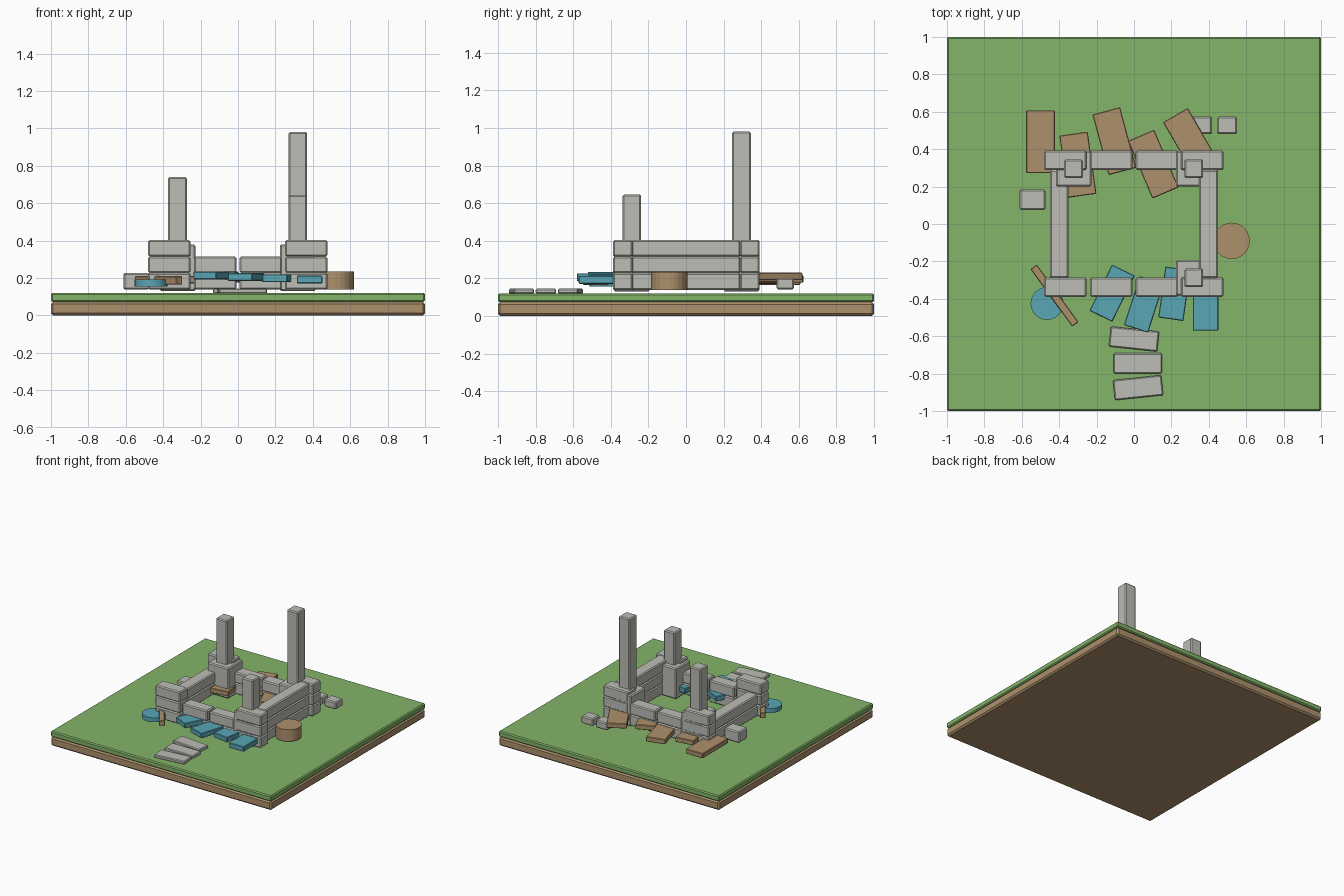
import bpy, math

if "Cube" in bpy.data.objects:
    bpy.data.objects.remove(bpy.data.objects["Cube"])


def material(name, rgb):
    m = bpy.data.materials.new(name)
    m.diffuse_color = (*rgb, 1)
    m.use_nodes = True
    m.node_tree.nodes["Principled BSDF"].inputs["Base Color"].default_value = m.diffuse_color
    return m


STONE = material("pale stone", (0.51, 0.51, 0.47))
BROWN = material("earth brown", (0.42, 0.28, 0.15))
GRASS = material("grass green", (0.23, 0.46, 0.14))
BLUE = material("slate blue", (0.10, 0.38, 0.46))


def finish(ob, name, mat, bevel):
    ob.name = name
    ob.data.materials.append(mat)
    if bevel:
        mod = ob.modifiers.new("worn edges", 'BEVEL')
        mod.width = bevel
        mod.segments = 1
        mod.limit_method = 'ANGLE'
        mod.angle_limit = math.radians(40)
    return ob


def block(name, mat, center, size, z0, z1, turn=0, bevel=0.008):
    """Box from its plan centre, plan size, bottom and top heights."""
    bpy.ops.mesh.primitive_cube_add(size=1, location=(*center, (z0 + z1) / 2))
    ob = bpy.context.object
    for v in ob.data.vertices:
        v.co.x *= size[0]
        v.co.y *= size[1]
        v.co.z *= z1 - z0
    ob.rotation_euler.z = math.radians(turn)
    return finish(ob, name, mat, bevel)


def disc(name, mat, center, radius, z0, z1):
    bpy.ops.mesh.primitive_cylinder_add(vertices=24, radius=radius, depth=z1 - z0,
                                        location=(*center, (z0 + z1) / 2))
    return finish(bpy.context.object, name, mat, 0)


# Ground slab: soil with a grass layer
block("soil", BROWN, (0, 0), (2, 2), 0, 0.073, bevel=0.012)
block("grass", GRASS, (0, 0), (2, 2), 0.073, 0.12, bevel=0.008)

# Wall courses: front and back rows have low middles and tall corners
COURSES = [(0.138, 0.228), (0.228, 0.315), (0.315, 0.403)]
for level, (z0, z1) in enumerate(COURSES):
    for side, y in (("front", -0.337), ("back", 0.34)):
        for x in (-0.367, -0.122, 0.122, 0.365):
            if level == 2 and abs(x) < 0.2:
                continue
            block(f"{side}_wall_block", STONE, (x, y), (0.226, 0.104), z0, z1)
    # The right wall is whole, the left wall has lost its top course
    block("right_wall_block", STONE, (0.398, 0), (0.10, 0.58), z0, z1)
    if level < 2:
        block("left_wall_block", STONE, (-0.4, 0), (0.10, 0.58), z0, z1)

# Broken corner pillars on square footings
for x, y, top in ((-0.323, 0.295, 0.74), (0.32, 0.295, 0.98), (0.32, -0.288, 0.645)):
    block("pillar_footing", STONE, (x, y), (0.19, 0.19), 0.13, 0.38)
    block("pillar", STONE, (x, y), (0.10, 0.10), 0.37, top)

# Fallen blue roof tiles in front
for x, y, turn, z in ((-0.117, -0.37, -26, 0.193), (0.053, -0.43, -18, 0.185),
                      (0.216, -0.373, -8, 0.178), (0.383, -0.433, 0, 0.171)):
    block("blue_tile", BLUE, (x, y), (0.136, 0.275), z, z + 0.042, turn, 0.004)
disc("blue_disc", BLUE, (-0.465, -0.425), 0.088, 0.156, 0.192)

# Fallen planks behind, and a narrow one by the front corner
for x, y, turn, z in ((-0.5, 0.44, 0, 0.165), (-0.3, 0.317, 8, 0.171),
                      (-0.105, 0.443, 15, 0.177), (0.103, 0.32, 23, 0.183),
                      (0.305, 0.437, 30, 0.19)):
    block("fallen_plank", BROWN, (x, y), (0.153, 0.335), z, z + 0.04, turn, 0.004)
block("narrow_plank", BROWN, (-0.425, -0.383), (0.042, 0.38), 0.165, 0.21, 36, 0.004)

# Tree stump
disc("stump", BROWN, (0.522, -0.09), 0.097, 0.138, 0.235)

# Loose rubble
block("rubble", STONE, (-0.543, 0.13), (0.138, 0.11), 0.138, 0.228)
for x in (0.365, 0.497):
    block("rubble", STONE, (x, 0.527), (0.106, 0.094), 0.142, 0.202)

# Paving stones leading to the front
for x, y, turn in ((0, -0.615, -6), (0.02, -0.745, 0), (0.022, -0.875, 6)):
    block("paving_stone", STONE, (x, y), (0.26, 0.108), 0.118, 0.145, turn, 0.006)
